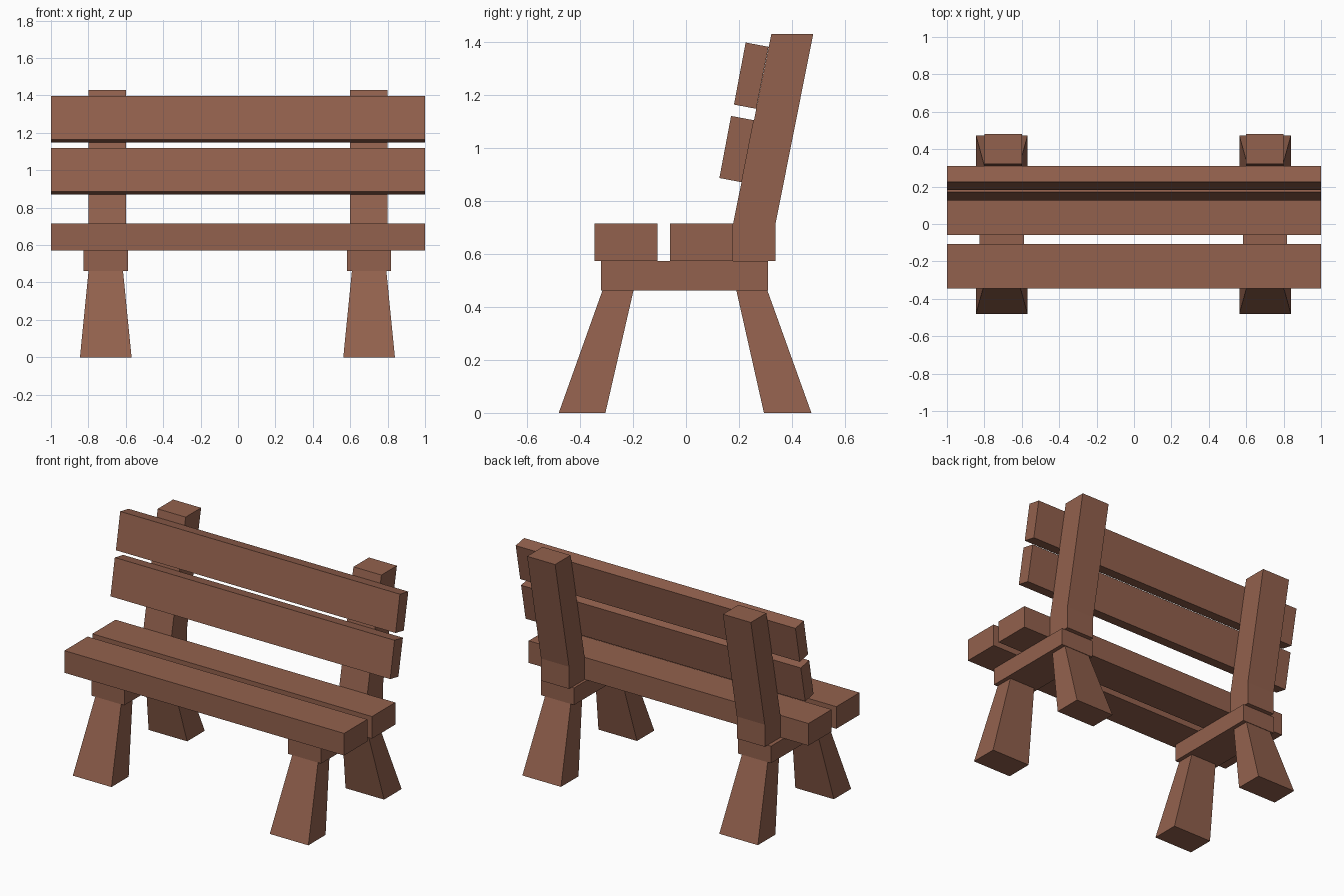
import bpy

if "Cube" in bpy.data.objects:
    bpy.data.objects.remove(bpy.data.objects["Cube"])

wood = bpy.data.materials.new("brown_wood")
wood.diffuse_color = (0.29, 0.12, 0.075, 1)
wood.use_nodes = True
wood.node_tree.nodes["Principled BSDF"].inputs["Base Color"].default_value = wood.diffuse_color


def loft(name, start, end):
    """Solid between two matching loops of points."""
    n = len(start)
    faces = [tuple(range(n))[::-1], tuple(range(n, 2 * n))]
    faces += [(i, (i + 1) % n, n + (i + 1) % n, n + i) for i in range(n)]
    mesh = bpy.data.meshes.new(name)
    mesh.from_pydata(start + end, [], faces)
    mesh.materials.append(wood)
    obj = bpy.data.objects.new(name, mesh)
    bpy.context.collection.objects.link(obj)


def extrude_x(name, profile, x0, x1):
    """Side profile (y, z), counter-clockwise, extruded along x."""
    loft(name, [(x0, y, z) for y, z in profile], [(x1, y, z) for y, z in profile])


def rect(a0, a1, b0, b1):
    return [(a0, b0), (a1, b0), (a1, b1), (a0, b1)]


def leg(name, cx, bottom, top):
    """Tapered leg: half width in x, then y range, at floor and rail."""
    loops = [[(cx + x, y, z) for x, y in rect(-w, w, y0, y1)]
             for z, (w, y0, y1) in ((0, bottom), (0.462, top))]
    loft(name, *loops)


# Seat planks
extrude_x("seat_plank_front", rect(-0.345, -0.107, 0.572, 0.715), -1, 1)
extrude_x("seat_plank_back", rect(-0.06, 0.178, 0.572, 0.715), -1, 1)

# Tilted back slats, flush against the posts
slat = [(0.126, 0.886), (0.21, 0.87), (0.256, 1.104), (0.17, 1.12)]
for name, dy, dz in (("back_slat_lower", 0, 0), ("back_slat_upper", 0.055, 0.277)):
    extrude_x(name, [(y + dy, z + dz) for y, z in slat], -1, 1)

# Bent back posts, rails and splayed legs on each side
post = [(0.178, 0.572), (0.338, 0.572), (0.338, 0.715),
        (0.48, 1.43), (0.322, 1.43), (0.178, 0.715)]
for side, cx, post_x in (("left", -0.707, -0.7), ("right", 0.701, 0.7)):
    extrude_x(f"back_post_{side}", post, post_x - 0.1, post_x + 0.1)
    extrude_x(f"seat_rail_{side}", rect(-0.32, 0.31, 0.462, 0.572), cx - 0.118, cx + 0.118)
    leg(f"front_leg_{side}", cx, (0.138, -0.48, -0.304), (0.092, -0.315, -0.198))
    leg(f"back_leg_{side}", cx, (0.138, 0.294, 0.473), (0.092, 0.19, 0.307))
